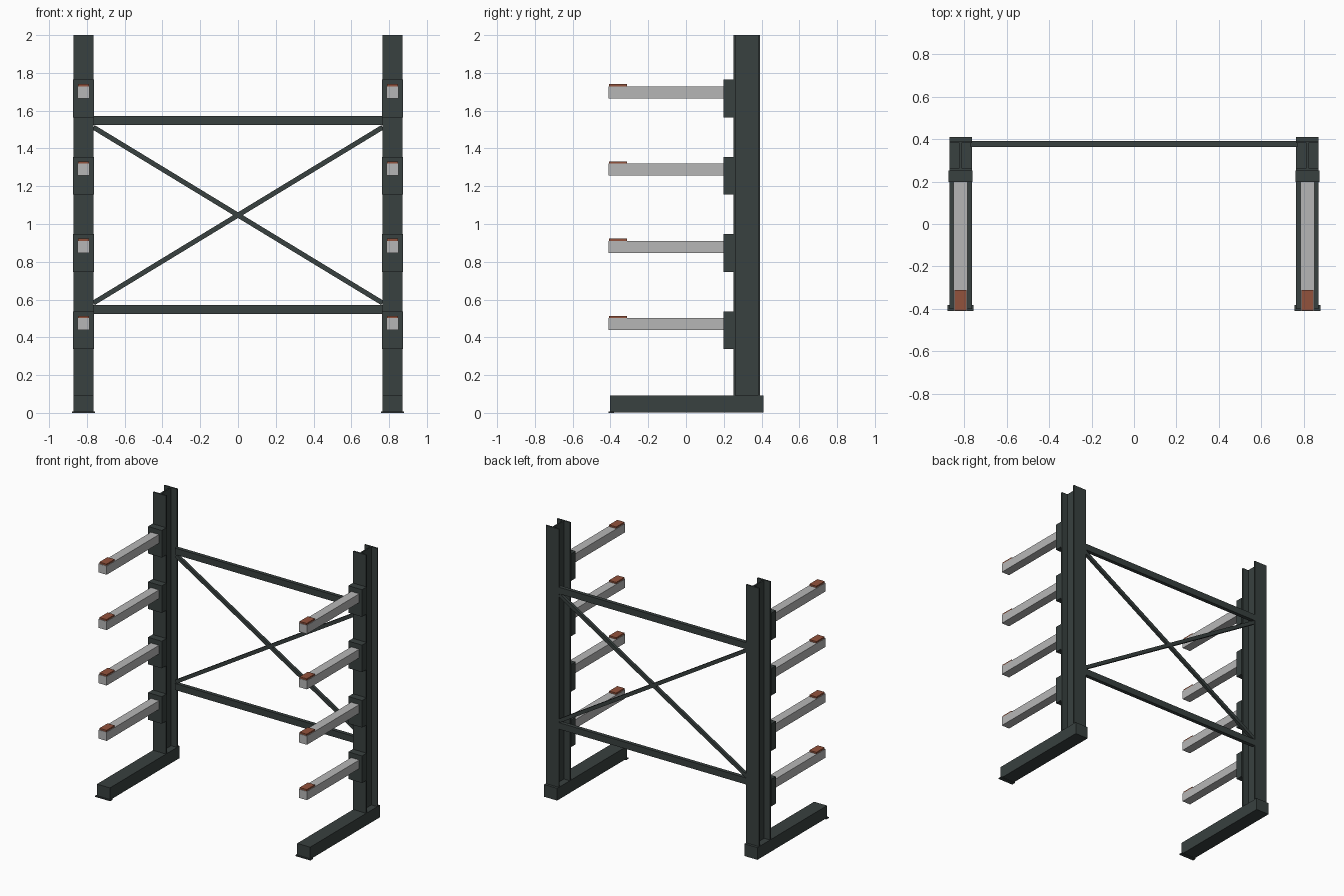
import bpy
import bmesh
import math
from mathutils import Matrix, Vector

if "Cube" in bpy.data.objects:
    bpy.data.objects.remove(bpy.data.objects["Cube"])


def material(name, rgb):
    m = bpy.data.materials.new(name)
    m.diffuse_color = (*rgb, 1)
    m.use_nodes = True
    m.node_tree.nodes["Principled BSDF"].inputs["Base Color"].default_value = m.diffuse_color
    return m


STEEL = material("dark green steel", (0.040, 0.052, 0.050))
ARM = material("light grey", (0.47, 0.47, 0.47))
STOP = material("rust brown", (0.29, 0.085, 0.045))


def finish(name, bm, mat):
    bmesh.ops.recalc_face_normals(bm, faces=bm.faces)
    me = bpy.data.meshes.new(name)
    bm.to_mesh(me)
    bm.free()
    me.materials.append(mat)
    ob = bpy.data.objects.new(name, me)
    bpy.context.collection.objects.link(ob)
    return ob


def box(name, x, y, z, mat, tilt=0.0):
    """Box from (min, max) ranges, optionally tilted about y through its middle."""
    bm = bmesh.new()
    bmesh.ops.create_cube(bm, size=1)
    size = [b - a for a, b in (x, y, z)]
    mid = Vector([(a + b) / 2 for a, b in (x, y, z)])
    bmesh.ops.transform(bm, verts=bm.verts, matrix=Matrix.Translation(mid)
                        @ Matrix.Rotation(tilt, 4, 'Y') @ Matrix.Diagonal((*size, 1)))
    return finish(name, bm, mat)


def h_beam(name, cx, half, y0, y1, z0, z1, flange, web):
    """Upright beam with front and back flanges joined by a central web."""
    right = [(half, y0), (half, y0 + flange), (web, y0 + flange),
             (web, y1 - flange), (half, y1 - flange), (half, y1)]
    outline = right + [(-x, y) for x, y in reversed(right)]
    bm = bmesh.new()
    face = bm.faces.new([bm.verts.new((cx + x, y, z0)) for x, y in outline])
    top = bmesh.ops.extrude_face_region(bm, geom=[face])["geom"]
    bmesh.ops.translate(bm, vec=(0, 0, z1 - z0),
                        verts=[v for v in top if isinstance(v, bmesh.types.BMVert)])
    # the extrusion leaves the first face as the bottom cap
    return finish(name, bm, STEEL)


for side, cx in (("left", -0.818), ("right", 0.818)):
    def span(half):
        return (cx - half, cx + half)

    # upright and foot
    h_beam(f"{side}_column", cx, 0.053, 0.252, 0.392, 0.09, 2.0, 0.011, 0.005)
    box(f"{side}_base_beam", span(0.053), (-0.402, 0.411), (0.003, 0.093), STEEL)
    box(f"{side}_foot_plate", span(0.061), (-0.411, -0.382), (0, 0.008), STEEL)

    # four cantilever arms with brackets and end stops
    for i in range(4):
        z = 0.438 + 0.409 * i
        box(f"{side}_bracket_{i + 1}", span(0.056), (0.199, 0.253), (z - 0.1, z + 0.1), STEEL)
        box(f"{side}_arm_{i + 1}", span(0.033), (-0.411, 0.2), (z, z + 0.064), ARM)
        box(f"{side}_arm_stop_{i + 1}", span(0.029), (-0.408, -0.312), (z + 0.064, z + 0.076), STOP)

# horizontal rails between the columns
for name, z in (("lower_rail", 0.547), ("upper_rail", 1.547)):
    box(name, (-0.77, 0.77), (0.363, 0.391), (z - 0.024, z + 0.024), STEEL)

# crossed diagonal braces
rise, run = 0.93, 1.53
half = math.hypot(rise, run) / 2
for name, sign in (("rising_brace", -1), ("falling_brace", 1)):
    box(name, (-half, half), (0.366, 0.388), (1.047 - 0.013, 1.047 + 0.013),
        STEEL, sign * math.atan2(rise, run))
